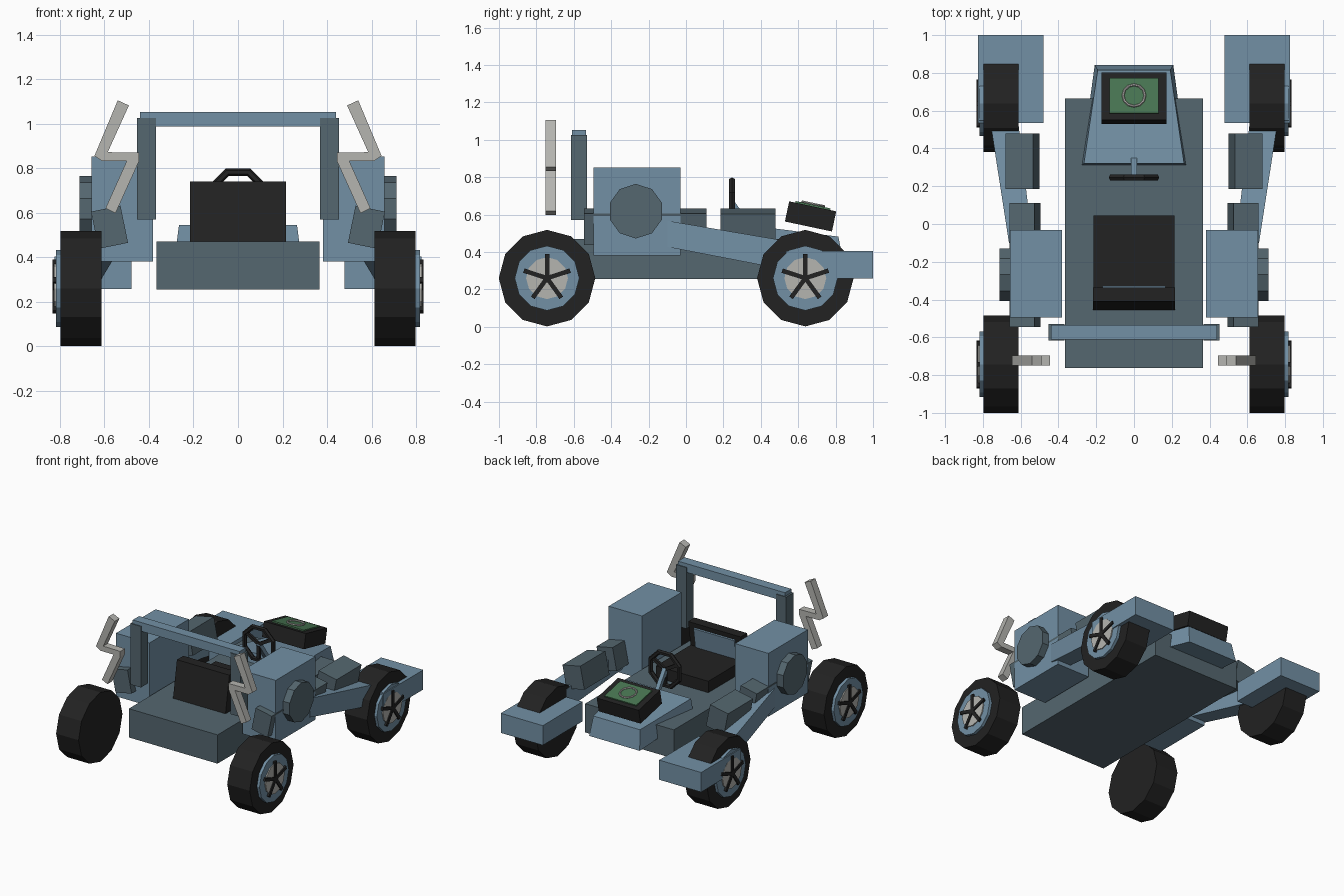
import bpy, bmesh, math
from mathutils import Vector, Matrix

if "Cube" in bpy.data.objects:
    bpy.data.objects.remove(bpy.data.objects["Cube"])


def material(name, rgb):
    m = bpy.data.materials.new(name)
    m.diffuse_color = (*rgb, 1)
    m.use_nodes = True
    m.node_tree.nodes["Principled BSDF"].inputs["Base Color"].default_value = m.diffuse_color
    return m


BLUE = material("steel blue paint", (0.17, 0.28, 0.375))
SLATE = material("dark slate paint", (0.09, 0.135, 0.16))
BLACK = material("black rubber", (0.016, 0.016, 0.016))
GREY = material("light grey metal", (0.46, 0.46, 0.435))
GREEN = material("green panel", (0.065, 0.18, 0.085))


def finish(name, bm, mat):
    bmesh.ops.recalc_face_normals(bm, faces=bm.faces)
    me = bpy.data.meshes.new(name)
    bm.to_mesh(me)
    bm.free()
    me.materials.append(mat)
    ob = bpy.data.objects.new(name, me)
    bpy.context.collection.objects.link(ob)
    return ob


def box(name, mat, centre, size, rot=(0, 0, 0)):
    bm = bmesh.new()
    bmesh.ops.create_cube(bm, size=1)
    for v in bm.verts:
        v.co = Vector(v.co[i] * size[i] for i in range(3))
    r = Matrix.Rotation(rot[2], 4, 'Z') @ Matrix.Rotation(rot[0], 4, 'X') @ Matrix.Rotation(rot[1], 4, 'Y')
    bm.transform(Matrix.Translation(centre) @ r)
    return finish(name, bm, mat)


def loft(name, mat, a, b):
    """Solid between two matching rings of points."""
    bm = bmesh.new()
    va, vb = [bm.verts.new(p) for p in a], [bm.verts.new(p) for p in b]
    bm.faces.new(va)
    bm.faces.new(vb)
    n = len(a)
    for i in range(n):
        j = (i + 1) % n
        bm.faces.new((va[i], va[j], vb[j], vb[i]))
    return finish(name, bm, mat)


def disc(name, mat, x0, x1, y, z, r, n):
    """Cylinder along x with a vertex at the top."""
    def ring(x):
        return [(x, y + r * math.sin(k * math.tau / n), z + r * math.cos(k * math.tau / n)) for k in range(n)]
    return loft(name, mat, ring(x0), ring(x1))


def torus(name, mat, matrix, major, minor, n, m, phase=0):
    bm = bmesh.new()
    rings = []
    for i in range(n):
        a = i * math.tau / n + phase
        rings.append([bm.verts.new(((major + minor * math.cos(b)) * math.cos(a),
                                    (major + minor * math.cos(b)) * math.sin(a), minor * math.sin(b)))
                      for b in (j * math.tau / m for j in range(m))])
    for i in range(n):
        p, q = rings[i], rings[(i + 1) % n]
        for j in range(m):
            bm.faces.new((p[j], q[j], q[(j + 1) % m], p[(j + 1) % m]))
    bm.transform(matrix)
    return finish(name, bm, mat)


# chassis
box("chassis", SLATE, (0, -0.049, 0.363), (0.73, 1.426, 0.214))

# sloped hood, narrower to the tip and top
loft("hood", BLUE,
     [(-0.28, 0.31, 0.43), (0.28, 0.31, 0.43), (0.208, 0.842, 0.34), (-0.208, 0.842, 0.34)],
     [(-0.265, 0.32, 0.545), (0.265, 0.32, 0.545), (0.192, 0.815, 0.482), (-0.192, 0.815, 0.482)])

# tilted control box with green panel and ring
tilt = -math.radians(12)
up = Vector((0, -math.sin(tilt), math.cos(tilt)))
mid = Vector((0, 0.666, 0.59))
box("control_box", BLACK, mid, (0.345, 0.257, 0.11), (tilt, 0, 0))
box("control_panel", GREEN, mid + up * 0.059, (0.262, 0.19, 0.01), (tilt, 0, 0))
torus("panel_ring", GREY, Matrix.Translation(mid + up * 0.068) @ Matrix.Rotation(tilt, 4, 'X'),
      0.058, 0.007, 12, 6)

# steering wheel and column
hub = Vector((0, 0.246, 0.664))
torus("steering_wheel", BLACK, Matrix.Translation(hub) @ Matrix.Rotation(math.pi / 2, 4, 'X'),
      0.127, 0.018, 8, 6, math.pi / 8)
for k in range(3):
    a = math.tau * k / 3 + math.pi
    d = Vector((math.sin(a), 0, math.cos(a)))
    box("steering_spoke", BLACK, hub + d * 0.06, (0.024, 0.018, 0.12), (0, a, 0))
box("steering_column", BLUE, (0, 0.297, 0.59), (0.03, 0.03, 0.19), (math.radians(35), 0, 0))

# seat
box("seat_cushion", BLACK, (0, -0.185, 0.51), (0.43, 0.46, 0.09))
loft("seat_back", BLACK,
     [(-0.216, -0.455, 0.47), (0.216, -0.455, 0.47), (0.216, -0.375, 0.47), (-0.216, -0.375, 0.47)],
     [(-0.216, -0.41, 0.74), (0.216, -0.41, 0.74), (0.216, -0.335, 0.74), (-0.216, -0.335, 0.74)])
box("seat_back_panel", BLUE, (0, -0.347, 0.63), (0.335, 0.018, 0.15), (-math.radians(8.5), 0, 0))

# roll bar
box("roll_bar_top", BLUE, (0, -0.573, 1.02), (0.88, 0.075, 0.065))

for s in (-1, 1):
    # roll bar post
    box("roll_bar_post", SLATE, (s * 0.411, -0.573, 0.798), (0.085, 0.086, 0.455))

    # side pod and round cap
    box("side_pod", BLUE, (s * 0.52, -0.263, 0.617), (0.275, 0.465, 0.47))
    disc("side_pod_cap", SLATE, s * 0.64, s * 0.711, -0.268, 0.618, 0.146, 10)

    # leaning side rails
    lean = s * math.radians(11.5)
    box("side_rail", SLATE, (s * 0.577, -0.218, 0.535), (0.135, 0.656, 0.17), (0, lean, 0))
    box("front_side_block", SLATE, (s * 0.591, 0.332, 0.535), (0.15, 0.295, 0.17), (0, lean, 0))

    # arm from pod to front wheel
    def arm_end(x, y, z, w, h):
        return [(s * (x - w), y, z - h), (s * (x + w), y, z - h), (s * (x + w), y, z + h), (s * (x - w), y, z + h)]
    loft("front_arm", BLUE, arm_end(0.60, -0.10, 0.497, 0.062, 0.07), arm_end(0.695, 0.60, 0.37, 0.075, 0.078))

    # front fender block
    box("front_fender", BLUE, (s * 0.652, 0.767, 0.331), (0.346, 0.466, 0.146))

    # zigzag exhaust
    zig = [(0.54, 1.105), (0.49, 1.082), (0.585, 0.872), (0.445, 0.87), (0.445, 0.83),
           (0.55, 0.598), (0.595, 0.62), (0.50, 0.832), (0.61, 0.832), (0.645, 0.855)]
    loft("zigzag_exhaust", GREY, [(s * x, -0.75, z) for x, z in zig], [(s * x, -0.695, z) for x, z in zig])

    # wheels with rim, cap and five spokes
    for label, y in (("rear", -0.743), ("front", 0.638)):
        z = 0.26
        disc(label + "_tyre", BLACK, s * 0.612, s * 0.797, y, z, 0.258, 12)
        disc(label + "_rim", BLUE, s * 0.78, s * 0.818, y, z, 0.173, 12)
        disc(label + "_wheel_cap", GREY, s * 0.80, s * 0.826, y, z, 0.112, 12)
        for k in range(5):
            a = math.tau * k / 5
            d = Vector((0, -math.sin(a), math.cos(a)))
            box(label + "_wheel_spoke", BLACK, Vector((s * 0.825, y, z)) + d * 0.064,
                (0.018, 0.024, 0.132), (a, 0, 0))
